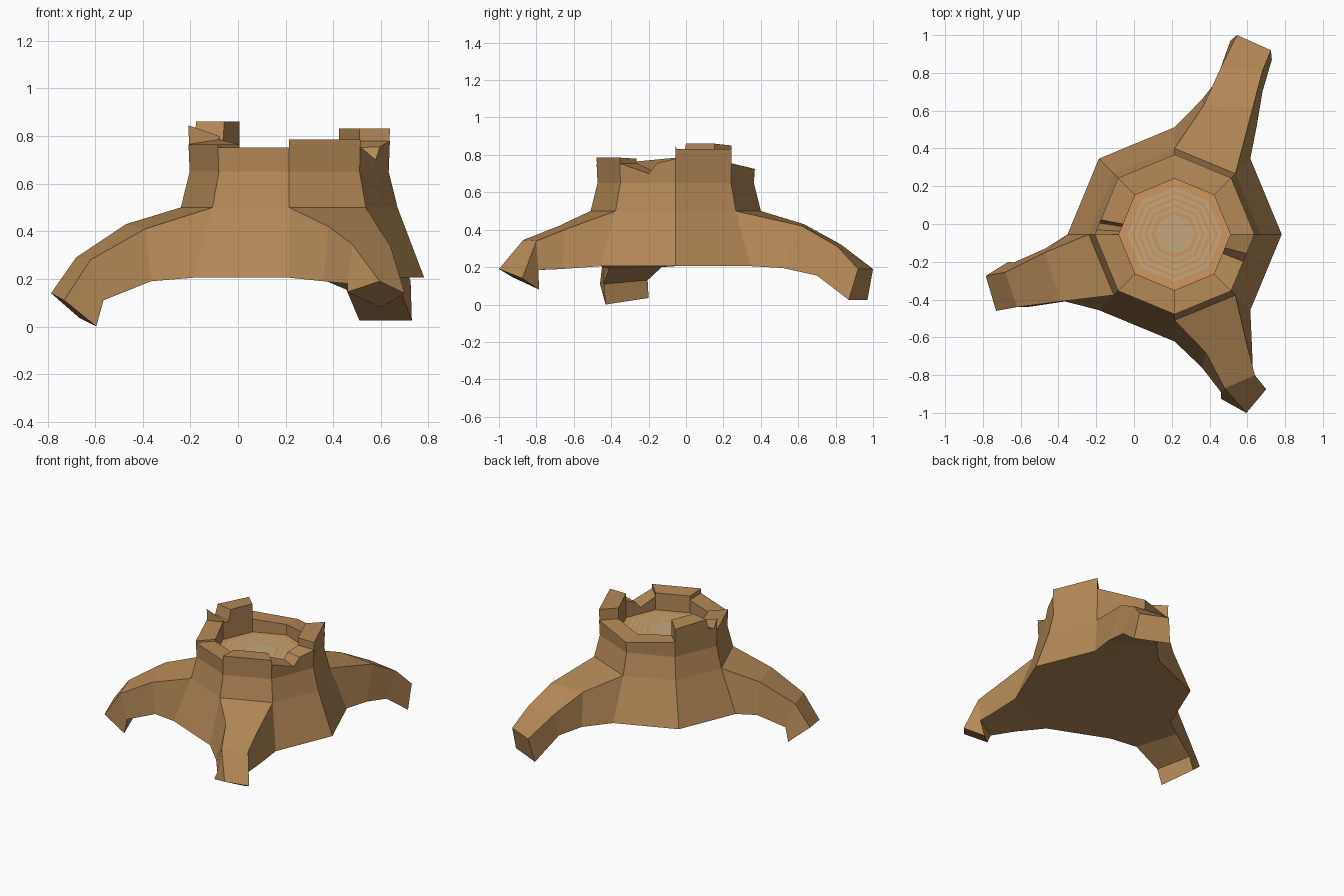
import bpy, bmesh, math

if "Cube" in bpy.data.objects:
    bpy.data.objects.remove(bpy.data.objects["Cube"])

CX, CY, N = 0.215, -0.055, 8


def material(name, rgb):
    m = bpy.data.materials.new(name)
    m.diffuse_color = (*rgb, 1)
    m.use_nodes = True
    m.node_tree.nodes["Principled BSDF"].inputs["Base Color"].default_value = m.diffuse_color
    return m


bark = material("bark", (0.46, 0.25, 0.095))
dark_ring = material("growth_ring", (0.62, 0.31, 0.115))
light_wood = material("cut_wood", (0.56, 0.39, 0.21))


def corner(i, r, z):
    a = math.tau * i / N
    return (CX + r * math.cos(a), CY + r * math.sin(a), z)


def finish(bm, name, mats):
    bmesh.ops.recalc_face_normals(bm, faces=bm.faces[:])
    me = bpy.data.meshes.new(name)
    bm.to_mesh(me)
    bm.free()
    for m in mats:
        me.materials.append(m)
    ob = bpy.data.objects.new(name, me)
    bpy.context.collection.objects.link(ob)
    return ob


def bridge(bm, a, b):
    for i in range(len(a)):
        j = (i + 1) % len(a)
        bm.faces.new((a[i], a[j], b[j], b[i]))


# Roots: side index -> three sections (top start, top end, bottom end, bottom start)
roots = {
    4: [[(-.47, -.15, .43), (-.39, -.41, .41), (-.365, -.41, .19), (-.47, -.13, .2)],
        [(-.68, -.255, .29), (-.62, -.44, .28), (-.565, -.44, .11), (-.64, -.205, .13)],
        [(-.785, -.275, .14), (-.73, -.46, .11), (-.595, -.43, 0), (-.665, -.2, .035)]],
    6: [[(.38, -.68, .42), (.6, -.65, .4), (.625, -.66, .19), (.36, -.76, .19)],
        [(.48, -.87, .345), (.64, -.8, .34), (.63, -.79, .185), (.46, -.89, .18)],
        [(.595, -1, .19), (.7, -.875, .14), (.6, -.785, .08), (.46, -.925, .145)]],
    1: [[(.63, .62, .42), (.37, .63, .43), (.36, .66, .195), (.65, .52, .195)],
        [(.68, .81, .31), (.46, .83, .32), (.455, .78, .155), (.68, .7, .155)],
        [(.725, .92, .19), (.545, 1, .19), (.51, .97, .025), (.73, .87, .025)]],
}

# Trunk: stacked octagons, with roots growing from three of the lower sides
bm = bmesh.new()
rings = [[bm.verts.new(corner(i, r, z)) for i in range(N)]
         for r, z in ((.567, .205), (.455, .5), (.418, .65))]
bm.faces.new(rings[0])
bm.faces.new(rings[2])
bridge(bm, rings[1], rings[2])
for i in range(N):
    j = (i + 1) % N
    prev = [rings[1][i], rings[1][j], rings[0][j], rings[0][i]]
    if i not in roots:
        bm.faces.new(prev)
        continue
    for section in roots[i]:
        cur = [bm.verts.new(p) for p in section]
        bridge(bm, prev, cur)
        prev = cur
    bm.faces.new(prev)
finish(bm, "trunk_and_roots", [bark])

# Broken rim: each side has a profile of (position along side, outer z, inner z)
rim = [
    [(0, .832, .832), (1, .832, .832)],
    [(0, .755, .755), (1, .725, .735)],
    [(0, .725, .735), (1, .755, .75)],
    [(0, .85, .86), (.74, .86, .86), (.8, .79, .78), (.92, .78, .78), (1, .845, .8)],
    [(0, .765, .785), (1, .765, .765)],
    [(0, .752, .752), (1, .752, .752)],
    [(0, .785, .78), (1, .785, .78)],
    [(0, .755, .755), (.52, .7, .705), (.66, .755, .75), (1, .78, .78)],
]
bm = bmesh.new()
for i, profile in enumerate(rim):
    prev = None
    for t, zo, zi in profile:
        def along(r, z):
            a, b = corner(i, r, z), corner(i + 1, r, z)
            return bm.verts.new([p + (q - p) * t for p, q in zip(a, b)])
        cur = [along(.418, .65), along(.423, zo), along(.295, zi), along(.295, .65)]
        if prev:
            bridge(bm, prev, cur)
        else:
            bm.faces.new(cur)
        prev = cur
    bm.faces.new(prev)
finish(bm, "broken_rim", [bark])

# Cut top: alternating bands of light wood and growth rings
bm = bmesh.new()
radii = [.105, .125, .145, .16, .18, .195, .215, .23, .25, .297]
prev = [bm.verts.new(corner(i, radii[0], .66)) for i in range(N)]
bm.faces.new(prev)
for k, r in enumerate(radii[1:]):
    cur = [bm.verts.new(corner(i, r, .66)) for i in range(N)]
    start = len(bm.faces)
    bridge(bm, prev, cur)
    bm.faces.ensure_lookup_table()
    for f in bm.faces[start:]:
        f.material_index = 1 - k % 2
    prev = cur
finish(bm, "cut_top", [light_wood, dark_ring])
